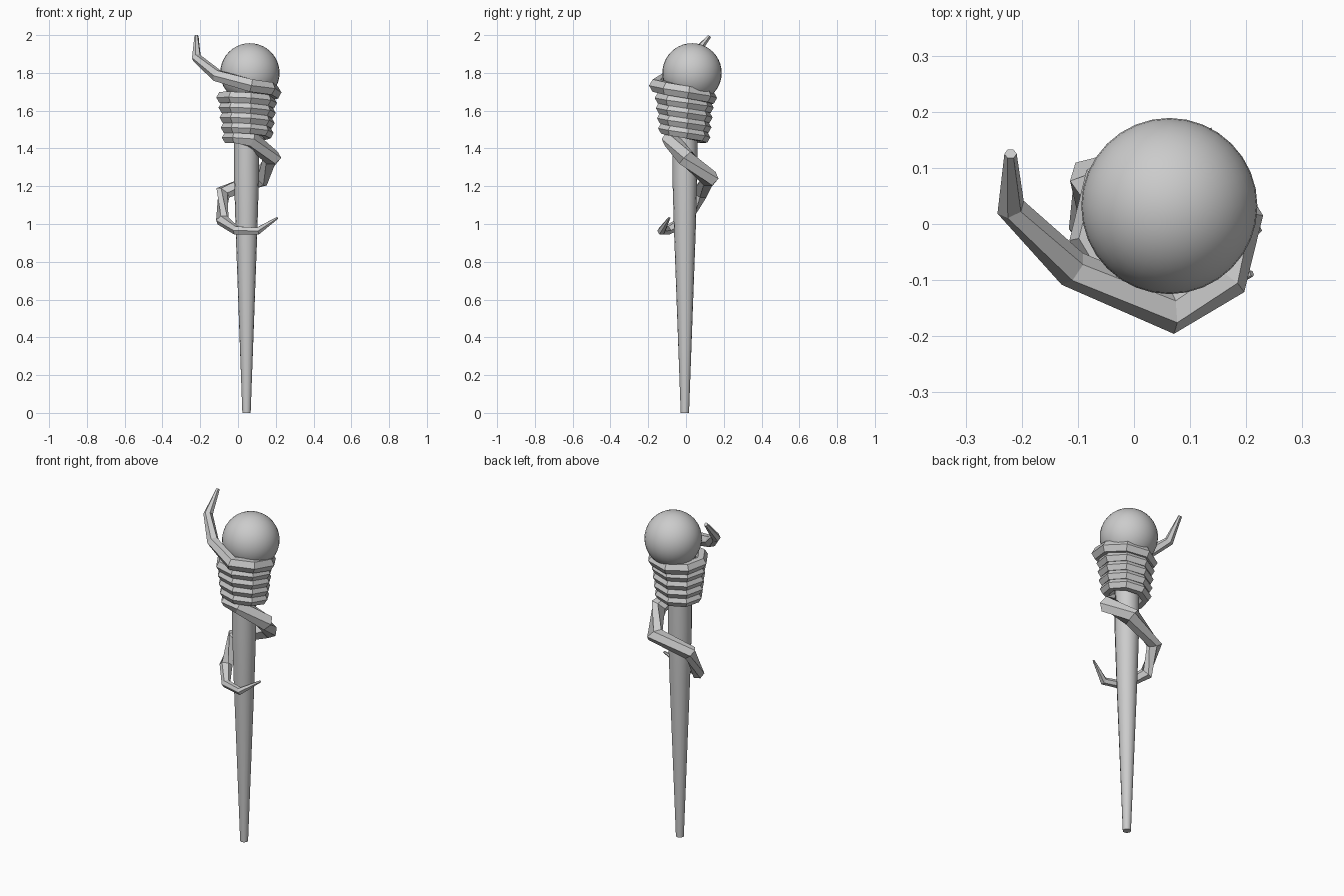
import bpy, bmesh
from math import sin, cos, pi, radians
from mathutils import Vector

if "Cube" in bpy.data.objects:
    bpy.data.objects.remove(bpy.data.objects["Cube"])


def finish(name, bm, smooth=False):
    bmesh.ops.recalc_face_normals(bm, faces=bm.faces)
    for f in bm.faces:
        f.smooth = smooth
    me = bpy.data.meshes.new(name)
    bm.to_mesh(me)
    bm.free()
    ob = bpy.data.objects.new(name, me)
    bpy.context.collection.objects.link(ob)
    if smooth:
        bpy.context.view_layer.objects.active = ob
        ob.select_set(True)
        bpy.ops.object.shade_smooth_by_angle(angle=radians(35))
        ob.select_set(False)
    return ob


def skin(bm, rings):
    # bridge successive rings and cap both ends
    n = len(rings[0])
    for a, b in zip(rings, rings[1:]):
        for i in range(n):
            j = (i + 1) % n
            bm.faces.new((a[i], a[j], b[j], b[i]))
    bm.faces.new(rings[0])
    bm.faces.new(rings[-1])


def tube(name, path, sides=6):
    # path entries: (x, y, z, radius)
    bm = bmesh.new()
    pts = [Vector(p[:3]) for p in path]
    rings = []
    for i, p in enumerate(pts):
        a = (p - pts[i - 1]).normalized() if i else Vector()
        b = (pts[i + 1] - p).normalized() if i < len(pts) - 1 else Vector()
        t = (a + b).normalized()
        side = t.cross(Vector((0, 0, 1))).normalized()
        up = side.cross(t)
        r = path[i][3]
        rings.append([bm.verts.new(p + r * (cos(k * 2 * pi / sides) * side
                                            + sin(k * 2 * pi / sides) * up))
                      for k in range(sides)])
    skin(bm, rings)
    return finish(name, bm)


# Tapered shaft
bm = bmesh.new()
rings = []
for z, r in [(0, .022), (.95, .057), (1.25, .066), (1.68, .066)]:
    rings.append([bm.verts.new((.045 + r * cos(k * pi / 8), -.006 + r * sin(k * pi / 8), z))
                  for k in range(16)])
skin(bm, rings)
finish("shaft", bm, True)

# Orb
bpy.ops.mesh.primitive_uv_sphere_add(segments=32, ring_count=20, radius=.157,
                                     location=(.063, .032, 1.8))
orb = bpy.context.object
orb.name = "orb"
bpy.ops.object.shade_smooth()

# Vine: free upper tip, five tilted coils, then a loose lower tendril
path = [(-.22, .125, 1.995, .011), (-.22, .03, 1.88, .026), (-.11, -.08, 1.785, .034)]
turns, per = 5, 8
for i in range(turns * per):
    f = i / (turns * per)
    ang = radians(-83) + i * 2 * pi / per
    rad = .102 + .03 * (1 - f) + .018 * max(0, 1 - i / per)
    y = rad * sin(ang)
    z = 1.708 - .265 * f - .1 * y + .01 * max(0, 1 - i / 3)
    path.append((.05 + rad * cos(ang), -.008 + y, z, .033 + .006 * max(0, 1 - i / per)))
path += [(.07, -.085, 1.45, .046), (.18, .0, 1.35, .05), (.12, .125, 1.24, .05),
         (-.08, .075, 1.165, .042), (-.083, .005, 1.02, .036),
         (-.01, -.1, .966, .025), (.105, -.13, .963, .022), (.21, -.088, 1.033, .006)]
tube("coiled_vine", path)
